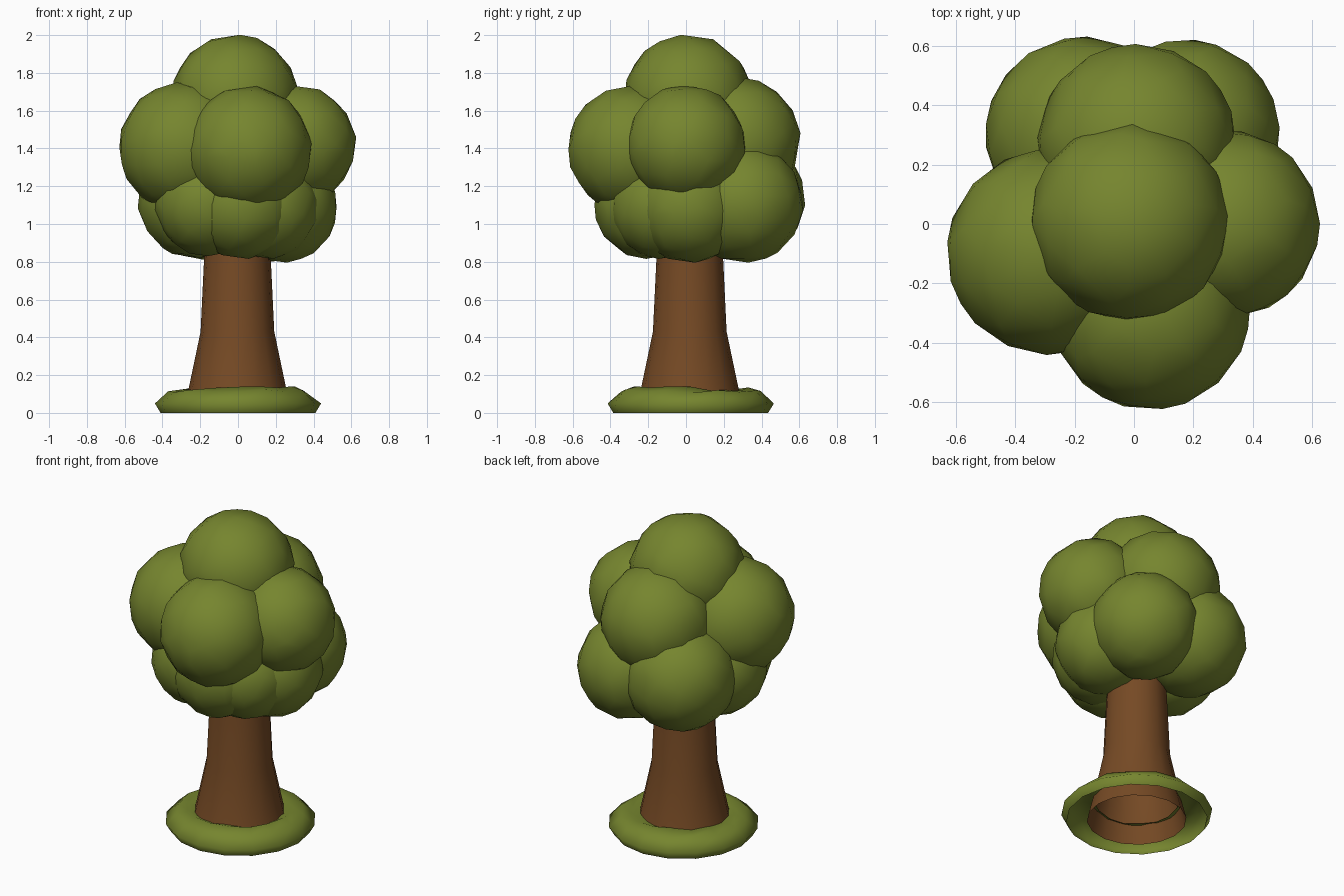
import bpy, bmesh, math, random

random.seed(4)
if "Cube" in bpy.data.objects:
    bpy.data.objects.remove(bpy.data.objects["Cube"], do_unlink=True)


def material(name, rgb):
    m = bpy.data.materials.new(name)
    m.use_nodes = True
    m.diffuse_color = (*rgb, 1)
    bsdf = m.node_tree.nodes["Principled BSDF"]
    bsdf.inputs["Base Color"].default_value = (*rgb, 1)
    bsdf.inputs["Roughness"].default_value = 0.9
    return m


leaf_green = material("leaf green", (0.18, 0.235, 0.028))
bark_brown = material("bark brown", (0.18, 0.068, 0.018))


def finish(bm, name, mat):
    mesh = bpy.data.meshes.new(name)
    for f in bm.faces:
        f.smooth = True
    bm.to_mesh(mesh)
    bm.free()
    mesh.materials.append(mat)
    ob = bpy.data.objects.new(name, mesh)
    bpy.context.collection.objects.link(ob)
    return ob


def lathe(name, profile, sides, mat, centre, jitter=0.0):
    """Open shell turned from (radius, height) points, bottom to top."""
    bm = bmesh.new()
    rings = []
    for i, (r, z) in enumerate(profile):
        ring = []
        for k in range(sides):
            a = math.tau * k / sides
            wobble = random.uniform(-jitter, jitter) if i > 1 else 0
            ring.append(bm.verts.new((centre[0] + (r + wobble * 0.5) * math.cos(a),
                                      centre[1] + (r + wobble * 0.5) * math.sin(a),
                                      z + wobble)))
        rings.append(ring)
    for low, high in zip(rings, rings[1:]):
        for k in range(sides):
            n = (k + 1) % sides
            bm.faces.new((low[k], low[n], high[n], high[k]))
    return finish(bm, name, mat)


# Trunk with a flared foot, open at the bottom
lathe("trunk", [(0.29, 0), (0.258, 0.13), (0.195, 0.43), (0.175, 0.85), (0.16, 1.05)],
      16, bark_brown, (-0.003, 0.02))

# Uneven grass ring round the foot
lathe("grass_ring", [(0.41, 0), (0.44, 0.05), (0.37, 0.117), (0.3, 0.128), (0.24, 0.11)],
      16, leaf_green, (0, 0.025), 0.013)

# Foliage balls: x, y, z, radius
foliage = {
    "top_foliage": (-0.015, 0.01, 1.667, 0.335),
    "front_foliage": (0.055, -0.29, 1.395, 0.335),
    "right_foliage": (-0.285, -0.095, 1.405, 0.345),
    "left_foliage": (0.31, 0.0, 1.42, 0.315),
    "back_foliage": (0.01, 0.27, 1.44, 0.335),
    "lower_back_left_foliage": (0.175, 0.305, 1.11, 0.315),
    "lower_back_right_foliage": (-0.17, 0.30, 1.14, 0.33),
    "lower_left_foliage": (0.23, 0.02, 1.09, 0.295),
    "lower_front_left_foliage": (0.155, -0.125, 1.09, 0.275),
    "lower_front_foliage": (0.02, -0.20, 1.10, 0.285),
    "lower_front_right_foliage": (-0.16, -0.16, 1.11, 0.28),
    "lower_right_foliage": (-0.23, 0.02, 1.12, 0.30),
}
for name, (x, y, z, r) in foliage.items():
    bm = bmesh.new()
    bmesh.ops.create_icosphere(bm, subdivisions=3, radius=r)
    ball = finish(bm, name, leaf_green)
    ball.location = (x, y, z)
    ball.rotation_euler = (0, 0, random.uniform(0, math.tau))
    thin = ball.modifiers.new("fewer faces", "DECIMATE")
    thin.ratio = 0.55
